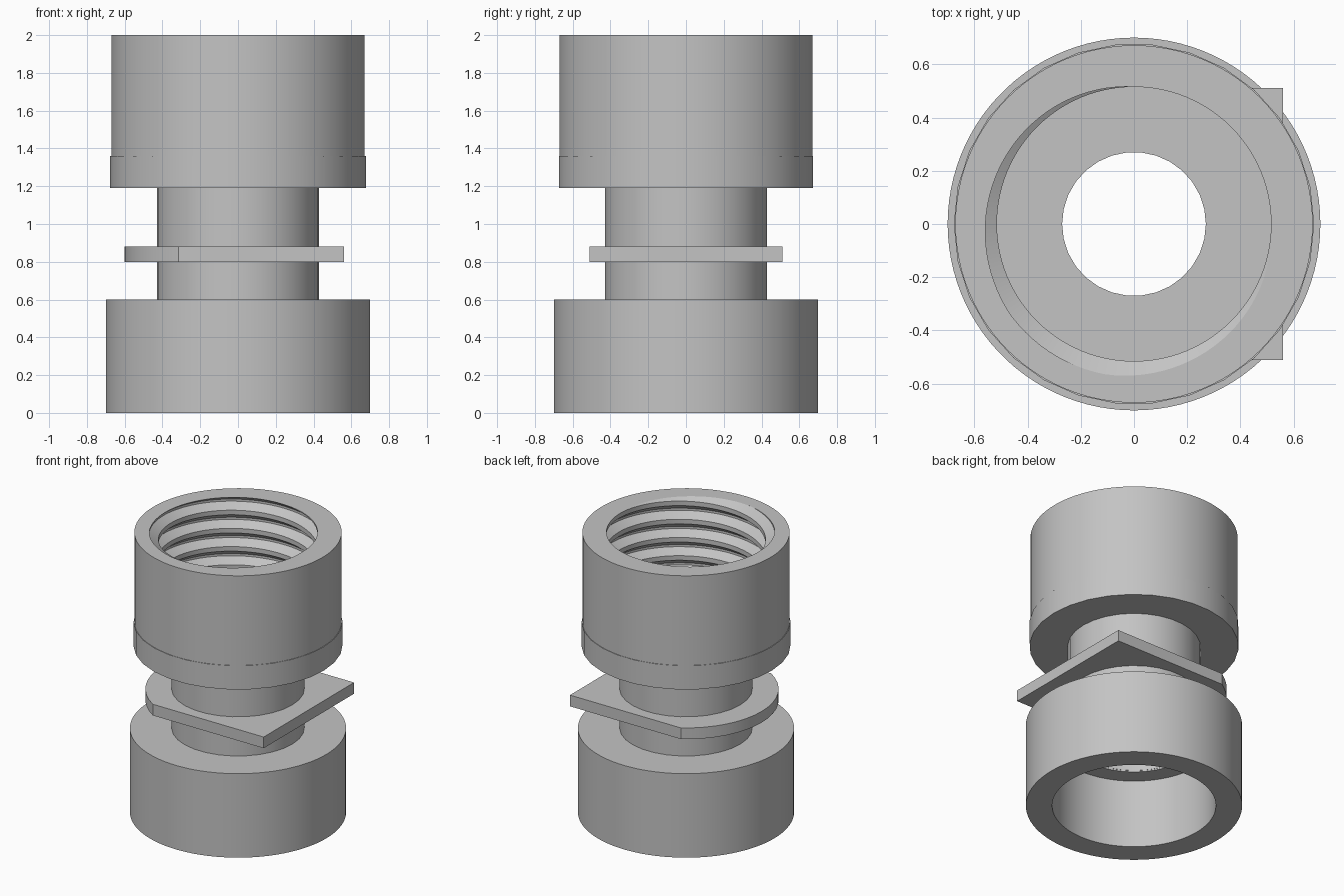
import bpy
import math

if "Cube" in bpy.data.objects:
    bpy.data.objects.remove(bpy.data.objects["Cube"], do_unlink=True)

gray = bpy.data.materials.new("light_gray")
gray.use_nodes = True
gray.diffuse_color = (0.55, 0.55, 0.55, 1)
gray.node_tree.nodes["Principled BSDF"].inputs["Base Color"].default_value = gray.diffuse_color


def make(name, verts, faces, angle=30):
    mesh = bpy.data.meshes.new(name)
    mesh.from_pydata(verts, [], faces)
    mesh.materials.append(gray)
    obj = bpy.data.objects.new(name, mesh)
    bpy.context.collection.objects.link(obj)
    bpy.ops.object.select_all(action='DESELECT')
    obj.select_set(True)
    bpy.context.view_layer.objects.active = obj
    bpy.ops.object.mode_set(mode='EDIT')
    bpy.ops.mesh.select_all(action='SELECT')
    bpy.ops.mesh.remove_doubles(threshold=0.00001)
    bpy.ops.mesh.normals_make_consistent(inside=False)
    bpy.ops.object.mode_set(mode='OBJECT')
    bpy.ops.object.shade_smooth_by_angle(angle=math.radians(angle))
    return obj


def sweep(name, section, sides):
    """Close a ring from section(theta), a loop of (radius, height)."""
    verts, count = [], 0
    for i in range(sides + 1):
        t = math.tau * i / sides
        loop = section(t)
        count = len(loop)
        verts += [(r * math.cos(t), r * math.sin(t), z) for r, z in loop]
    faces = []
    for i in range(sides):
        for j in range(count):
            k = (j + 1) % count
            a, b = i * count, (i + 1) * count
            faces.append((a + j, b + j, b + k, a + k))
    return make(name, verts, faces)


def ring(name, outer, inner, low, high, sides):
    loop = [(outer, low), (outer, high), (inner, high), (inner, low)]
    return sweep(name, lambda t: loop, sides)


# Lower socket: wide bore with a shoulder under the neck
socket = [(0.70, 0), (0.70, 0.6), (0.41, 0.6), (0.41, 0.49), (0.53, 0.49), (0.53, 0)]
sweep("lower_socket", lambda t: socket, 100)

# Neck tube and the floor collar of the upper cup
ring("neck", 0.43, 0.41, 0.5, 1.2, 30)
collar = [(0.677, 1.19), (0.677, 1.36), (0.6, 1.36), (0.27, 1.36), (0.27, 1.19)]
sweep("collar", lambda t: collar[:2] + collar[3:], 30)

# Upper cup with a spiral internal thread
CREST, ROOT, PITCH, TOP, FLOOR = 0.515, 0.575, 0.13, 2.0, 1.35
STEPS = [0, 0.25, 0.6, 0.72]


def thread_radius(u):
    u %= 1
    if u < STEPS[1]:
        return CREST
    if u < STEPS[2]:
        return CREST + (ROOT - CREST) * (u - STEPS[1]) / (STEPS[2] - STEPS[1])
    if u < STEPS[3]:
        return ROOT
    return ROOT - (ROOT - CREST) * (u - STEPS[3]) / (1 - STEPS[3])


def cup_section(t):
    turn = t / math.tau
    loop = [(0.671, FLOOR), (0.671, TOP)]
    for k in range(8):
        for s in STEPS:
            z = TOP - PITCH * (k + s - turn)
            z = min(TOP, max(FLOOR, z))
            loop.append((thread_radius((TOP - z) / PITCH + turn), z))
    return loop


sweep("threaded_cup", cup_section, 96)

# Indexing plate: rounded on one side, square on the other, with a neck hole
HALF, RADIUS, RIGHT = 0.51, 0.6, 0.56


def plate_radius(t):
    c, s = math.cos(t), abs(math.sin(t))
    side = HALF / max(s, 0.0001)
    if c > 0:
        return min(side, RIGHT / max(c, 0.0001))
    return min(side, RADIUS)


corner = math.atan2(HALF, RIGHT)
bend = math.pi - math.asin(HALF / RADIUS)
half_angles = [corner * i / 6 for i in range(7)]
half_angles += [corner + (bend - corner) * i / 10 for i in range(1, 11)]
half_angles += [bend + (math.pi - bend) * i / 8 for i in range(1, 9)]
angles = half_angles + [math.tau - a for a in reversed(half_angles[1:-1])]
verts, faces = [], []
for a in angles:
    for r, z in ((plate_radius(a), 0.8), (plate_radius(a), 0.88), (0.42, 0.88), (0.42, 0.8)):
        verts.append((r * math.cos(a), r * math.sin(a), z))
for i in range(len(angles)):
    n = (i + 1) % len(angles)
    for j in range(4):
        k = (j + 1) % 4
        faces.append((4 * i + j, 4 * n + j, 4 * n + k, 4 * i + k))
make("index_plate", verts, faces, 20)
